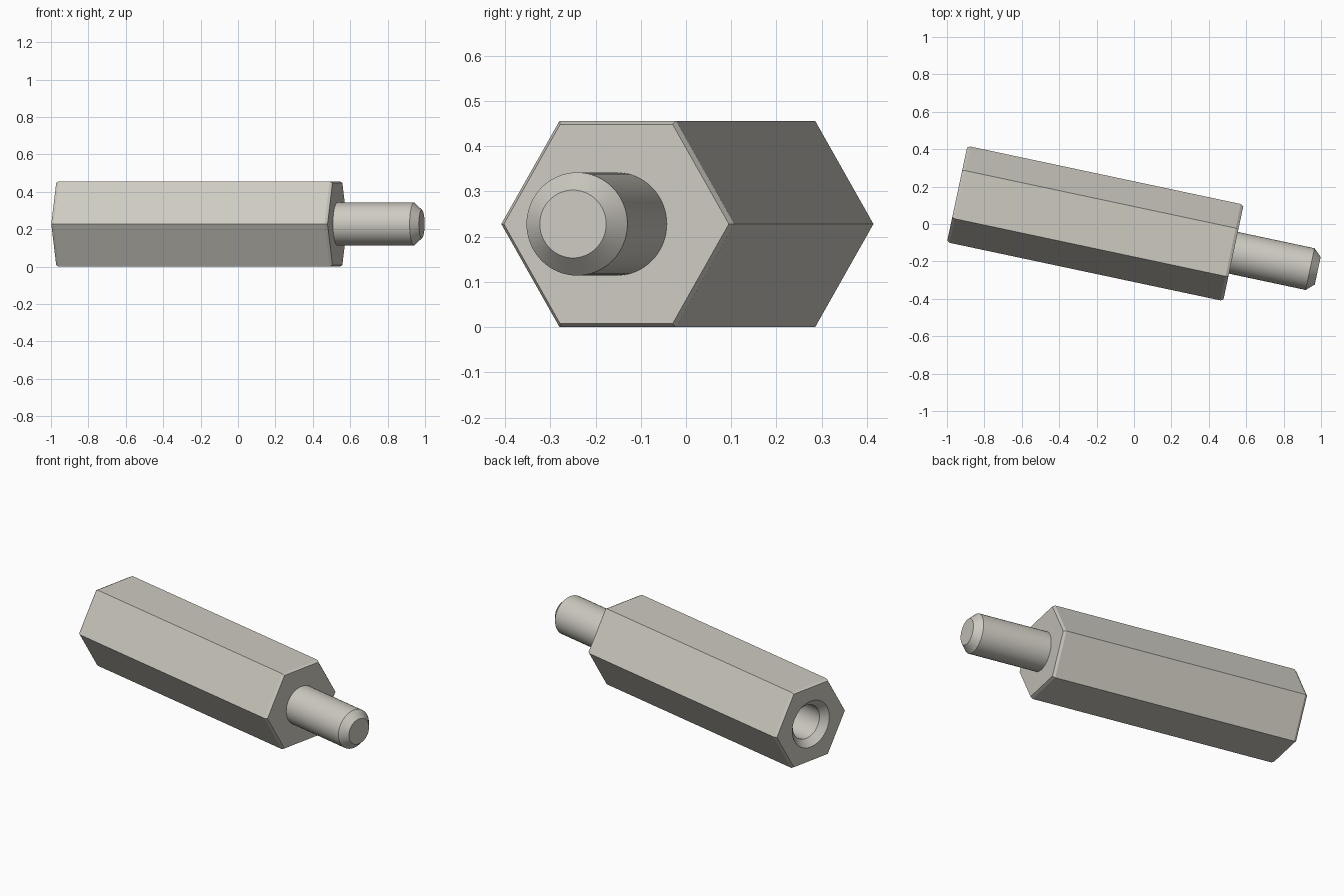
import bpy, bmesh
from math import cos, sin, pi, radians
from mathutils import Matrix

cube = bpy.data.objects.get("Cube")
if cube:
    bpy.data.objects.remove(cube, do_unlink=True)

FLAT = 0.228                      # half the distance across the flats
HEX_R = FLAT / cos(pi / 6)
LENGTH = 1.51
END = LENGTH / 2
PLACE = Matrix.Translation((-0.207, 0.003, FLAT)) @ Matrix.Rotation(radians(-12), 4, "Z")

metal = bpy.data.materials.new("light_warm_grey_metal")
metal.use_nodes = True
COLOUR = (0.61, 0.59, 0.53, 1)
metal.diffuse_color = COLOUR
metal.node_tree.nodes["Principled BSDF"].inputs["Base Color"].default_value = COLOUR


def spun_part(name, profile, sides):
    """Capped solid along local x from (position, radius) pairs."""
    bm = bmesh.new()
    rings = []
    for x, r in profile:
        angles = [2 * pi * i / sides for i in range(sides)]
        rings.append([bm.verts.new((x, r * cos(a), r * sin(a))) for a in angles])
    for a, b in zip(rings, rings[1:]):
        for i in range(sides):
            j = (i + 1) % sides
            bm.faces.new((a[i], a[j], b[j], b[i]))
    bm.faces.new(rings[0])
    bm.faces.new(rings[-1])
    bmesh.ops.recalc_face_normals(bm, faces=bm.faces)
    mesh = bpy.data.meshes.new(name)
    bm.to_mesh(mesh)
    bm.free()
    mesh.materials.append(metal)
    obj = bpy.data.objects.new(name, mesh)
    bpy.context.collection.objects.link(obj)
    obj.matrix_world = PLACE
    return obj


def activate(obj):
    bpy.ops.object.select_all(action="DESELECT")
    obj.select_set(True)
    bpy.context.view_layer.objects.active = obj


# Hexagonal body with lightly chamfered ends
body = spun_part("hex_body", [(-END, HEX_R - 0.009), (-END + 0.015, HEX_R),
                              (END - 0.015, HEX_R), (END, HEX_R - 0.009)], 6)

# Blind bore with a countersunk mouth
cutter = spun_part("bore_cutter", [(-END - 0.02, 0.158), (-END + 0.038, 0.1),
                                   (-END + 0.6, 0.1)], 64)
cutter.hide_render = True
cut = body.modifiers.new("bore", "BOOLEAN")
cut.operation = "DIFFERENCE"
cut.solver = "EXACT"
cut.object = cutter
activate(body)
bpy.ops.object.modifier_apply(modifier=cut.name)
bpy.data.objects.remove(cutter, do_unlink=True)

# Round stud with a chamfered tip
stud = spun_part("stud", [(END - 0.01, 0.114), (END + 0.419, 0.114),
                          (END + 0.461, 0.075)], 64)

for part in (body, stud):
    activate(part)
    bpy.ops.object.shade_smooth_by_angle(angle=radians(25))
